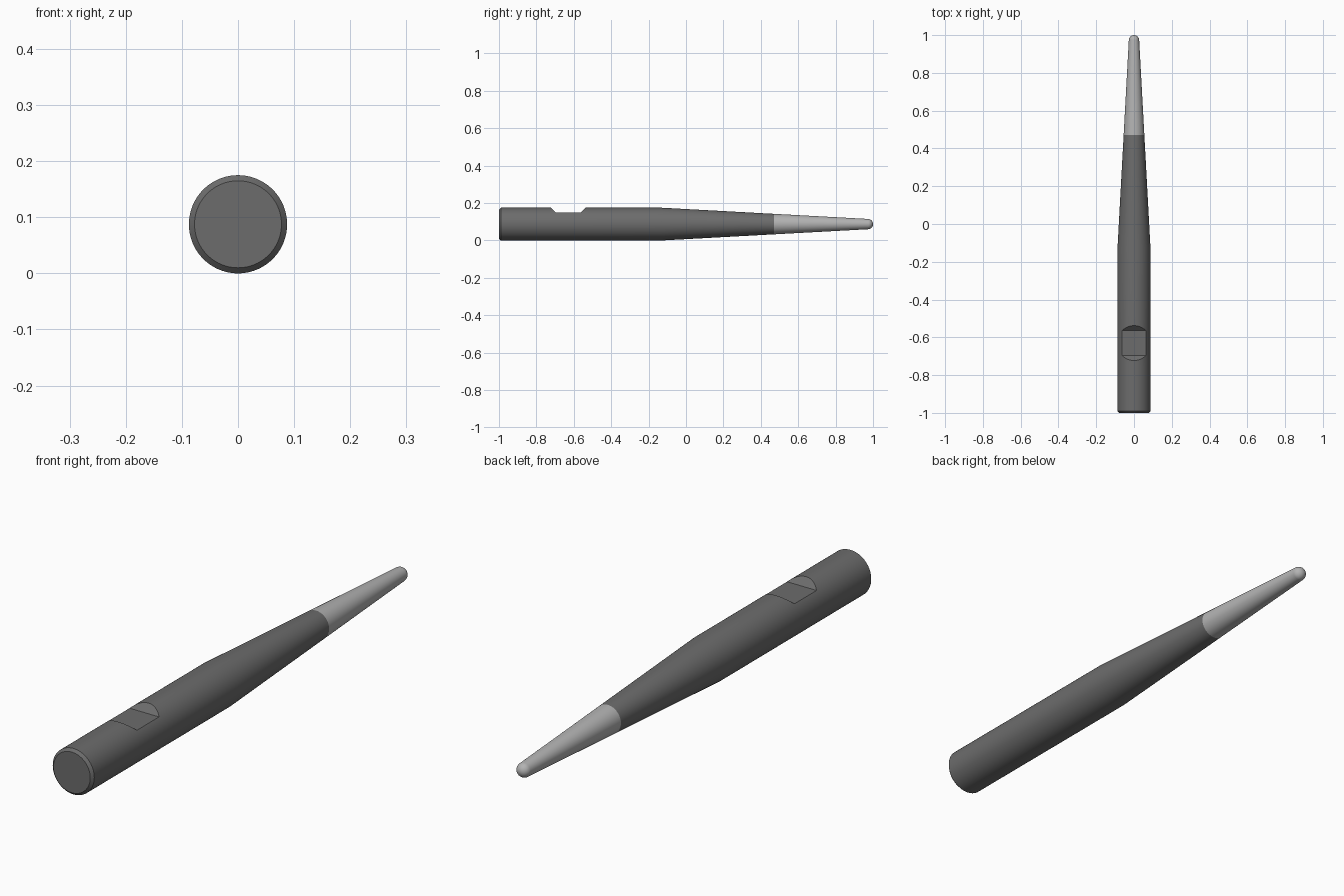
import bpy, bmesh, math

if "Cube" in bpy.data.objects:
    bpy.data.objects.remove(bpy.data.objects["Cube"])

R = 0.0875          # shank radius, also the height of the axis
TIP_R = 0.0275      # ball nose radius
TAPER_Y, JOIN_Y = -0.13, 0.47
SEGS = 96

# cone tangent to the ball nose
ball_y = 1 - TIP_R
dist = ball_y - TAPER_Y
slant = math.asin((R - TIP_R) / dist)
tan_y, tan_r = ball_y + TIP_R * math.sin(slant), TIP_R * math.cos(slant)


def cone_r(y):
    return R + (tan_r - R) * (y - TAPER_Y) / (tan_y - TAPER_Y)


def material(name, v):
    m = bpy.data.materials.new(name)
    m.diffuse_color = (v, v, v, 1)
    m.use_nodes = True
    m.node_tree.nodes["Principled BSDF"].inputs["Base Color"].default_value = m.diffuse_color
    return m


def make_object(name, bm, mat=None):
    bmesh.ops.recalc_face_normals(bm, faces=bm.faces)
    me = bpy.data.meshes.new(name)
    bm.to_mesh(me)
    bm.free()
    ob = bpy.data.objects.new(name, me)
    bpy.context.collection.objects.link(ob)
    if mat:
        me.materials.append(mat)
    return ob


def lathe(name, profile, mat):
    """Closed solid of revolution around the y axis from (y, radius) pairs."""
    bm = bmesh.new()
    rings = []
    for y, r in profile:
        n = SEGS if r > 1e-6 else 1
        rings.append([bm.verts.new((r * math.sin(2 * math.pi * i / SEGS), y,
                                    R + r * math.cos(2 * math.pi * i / SEGS)))
                      for i in range(n)])
    for a, b in zip(rings, rings[1:]):
        for i in range(SEGS):
            j = (i + 1) % SEGS
            if len(b) == 1:
                bm.faces.new((a[i], a[j], b[0]))
            else:
                bm.faces.new((a[i], a[j], b[j], b[i]))
    for ring in (rings[0], rings[-1]):
        if len(ring) > 1:
            bm.faces.new(ring)
    return make_object(name, bm, mat)


def select(ob):
    bpy.ops.object.select_all(action='DESELECT')
    ob.select_set(True)
    bpy.context.view_layer.objects.active = ob


# shank with chamfered end and first half of the taper
shank = lathe("shank", [(-1, R - 0.01), (-0.99, R), (-0.75, R), (-0.51, R),
                        (TAPER_Y, R), (JOIN_Y, cone_r(JOIN_Y))],
              material("dark_steel", 0.15))

# cutting tip with ball nose
arc = [slant + (math.pi / 2 - slant) * i / 14 for i in range(15)]
nose = [(ball_y + TIP_R * math.sin(a), TIP_R * math.cos(a)) for a in arc]
tip = lathe("ball_tip", [(JOIN_Y, cone_r(JOIN_Y))] + nose, material("light_steel", 0.45))

# clamping flat: trapezoid cutter sloping outwards at 45 degrees
bm = bmesh.new()
floor_z, top_z = 0.149, 0.22
rise = top_z - floor_z
section = [(-0.697, floor_z), (-0.564, floor_z), (-0.564 + rise, top_z), (-0.697 - rise, top_z)]
face = bm.faces.new([bm.verts.new((-0.15, y, z)) for y, z in section])
ext = bmesh.ops.extrude_face_region(bm, geom=[face])
bmesh.ops.translate(bm, vec=(0.3, 0, 0),
                    verts=[v for v in ext["geom"] if isinstance(v, bmesh.types.BMVert)])
cutter = make_object("flat_cutter", bm)
cutter.hide_render = True

cut = shank.modifiers.new("clamping_flat", 'BOOLEAN')
cut.operation = 'DIFFERENCE'
cut.solver = 'EXACT'
cut.object = cutter
select(shank)
bpy.ops.object.modifier_apply(modifier=cut.name)
bpy.data.objects.remove(cutter)

for ob in (shank, tip):
    select(ob)
    bpy.ops.object.shade_smooth_by_angle(angle=math.radians(30))
